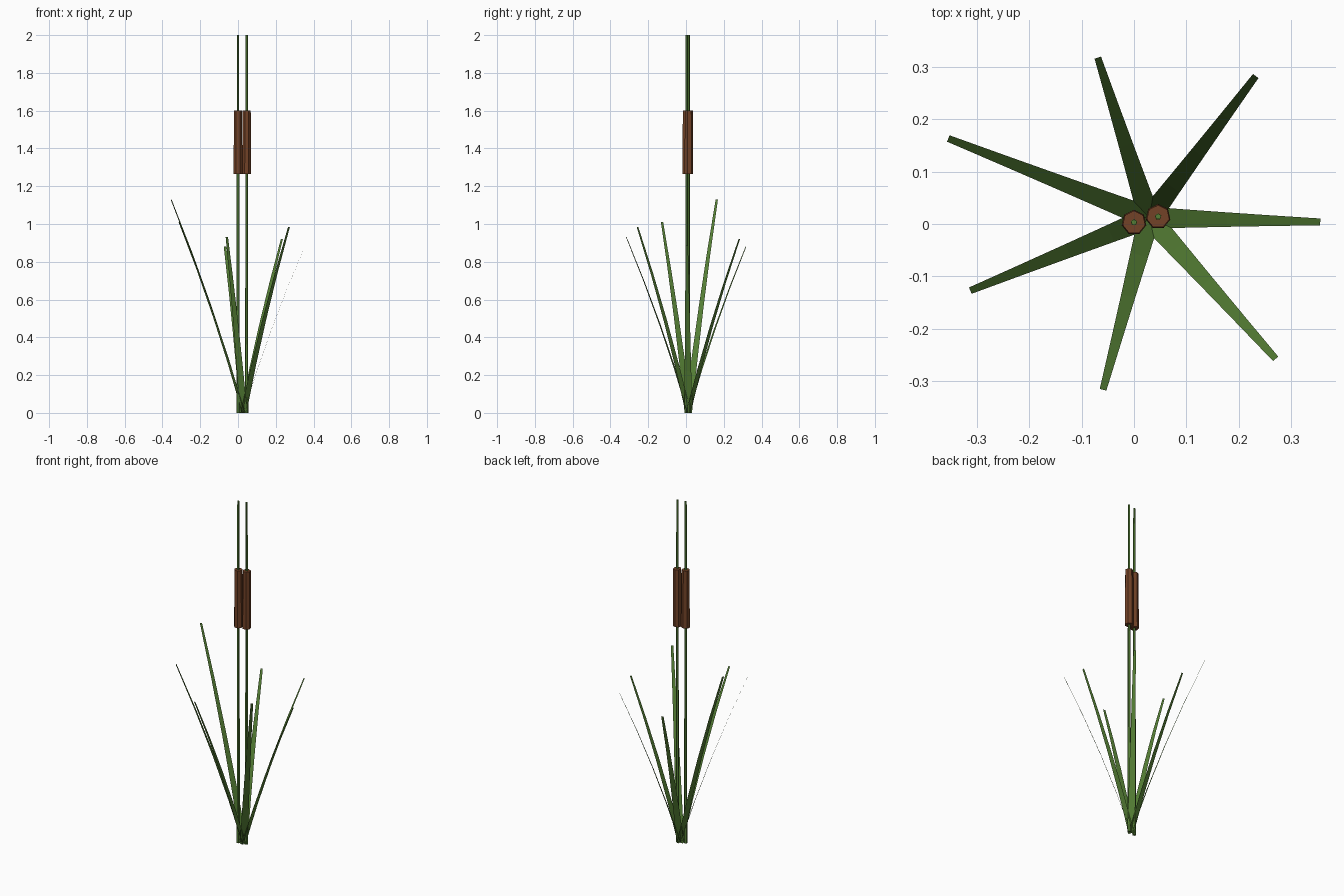
import bpy, math
from mathutils import Vector

if "Cube" in bpy.data.objects:
    bpy.data.objects.remove(bpy.data.objects["Cube"])


def material(name, rgb):
    m = bpy.data.materials.new(name)
    m.diffuse_color = (*rgb, 1)
    m.use_nodes = True
    m.node_tree.nodes["Principled BSDF"].inputs["Base Color"].default_value = m.diffuse_color
    return m


GREEN = material("leaf_green", (0.09, 0.21, 0.035))
BROWN = material("seed_brown", (0.17, 0.055, 0.02))


def rod(name, x, y, z0, z1, r0, r1, sides, mat):
    bpy.ops.mesh.primitive_cone_add(vertices=sides, radius1=r0, radius2=r1,
                                    depth=z1 - z0, location=(x, y, (z0 + z1) / 2))
    ob = bpy.context.object
    ob.name = name
    ob.data.materials.append(mat)


# Flat tapering leaf that bends gently outward
def leaf(name, tip, base, steps=4):
    out = Vector((tip[0] - base[0], tip[1] - base[1], 0))
    side = Vector((-out.y, out.x, 0)).normalized()
    verts = []
    for i in range(steps + 1):
        t = i / steps
        c = Vector((*base, 0)) + out * (0.82 * t + 0.18 * t * t)
        c.z = tip[2] * t
        half = 0.021 + (0.0065 - 0.021) * t
        verts += [c - side * half, c + side * half]
    faces = [(2 * i, 2 * i + 1, 2 * i + 3, 2 * i + 2) for i in range(steps)]
    me = bpy.data.meshes.new(name)
    me.from_pydata(verts, [], faces)
    me.materials.append(GREEN)
    bpy.context.collection.objects.link(bpy.data.objects.new(name, me))


# Two stems, each with a brown seed head
for i, (x, y) in enumerate([(0.0, 0.003), (0.046, 0.014)], 1):
    rod(f"stem_{i}", x, y, 0, 2, 0.009, 0.006, 5, GREEN)
    rod(f"seed_head_{i}", x, y, 1.265, 1.6, 0.024, 0.022, 7, BROWN)

# Ring of seven leaves
TIPS = [(-0.354, 0.163, 1.13), (-0.312, -0.127, 1.01), (-0.059, -0.316, 0.93),
        (0.27, -0.257, 0.985), (0.355, 0.004, 0.885), (0.232, 0.282, 0.92),
        (-0.069, 0.317, 0.88)]
for i, tip in enumerate(TIPS, 1):
    leaf(f"leaf_{i}", tip, (0.029, 0.012))
